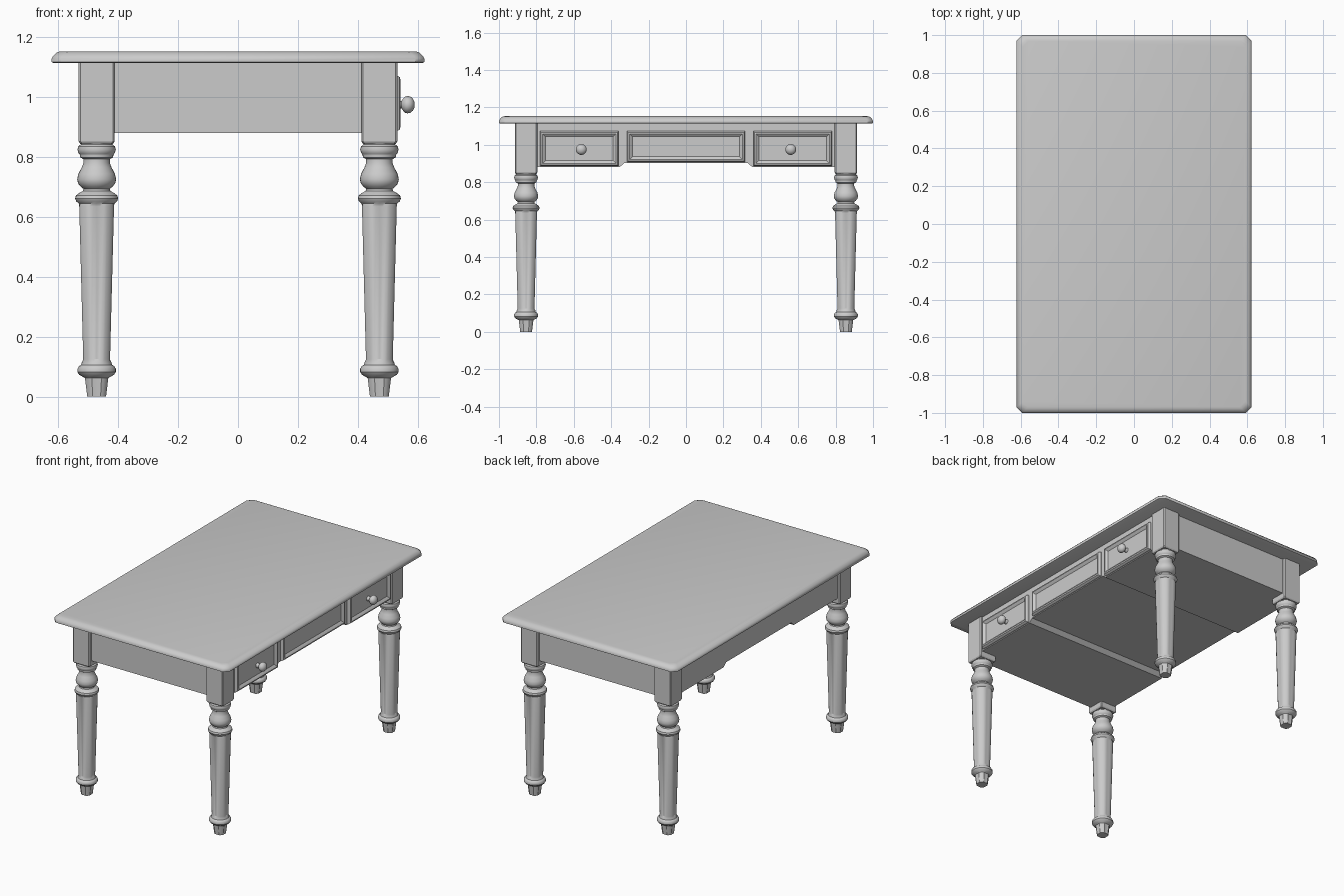
import bpy, bmesh, math
from mathutils import Matrix

if "Cube" in bpy.data.objects:
    bpy.data.objects.remove(bpy.data.objects["Cube"])


def finish(bm, name, angle=35):
    bmesh.ops.recalc_face_normals(bm, faces=bm.faces)
    me = bpy.data.meshes.new(name)
    bm.to_mesh(me)
    bm.free()
    me.shade_smooth()
    me.set_sharp_from_angle(angle=math.radians(angle))
    ob = bpy.data.objects.new(name, me)
    bpy.context.collection.objects.link(ob)
    return ob


def loft(bm, rings):
    """Skin a list of closed point rings and cap both ends."""
    loops = [[bm.verts.new(p) for p in r] for r in rings]
    n = len(loops[0])
    for a, b in zip(loops, loops[1:]):
        for i in range(n):
            j = (i + 1) % n
            bm.faces.new((a[i], a[j], b[j], b[i]))
    bm.faces.new(loops[0][::-1])
    bm.faces.new(loops[-1])


def cut_rect(hx, hy, c, z):
    """Rectangle with cut corners."""
    return [(hx, -hy + c, z), (hx, hy - c, z), (hx - c, hy, z), (-hx + c, hy, z),
            (-hx, hy - c, z), (-hx, -hy + c, z), (-hx + c, -hy, z), (hx - c, -hy, z)]


def turned(profile, n=32):
    """Lathe rings from (radius, z, fluted) points; fluted rings get 8 hollow sides."""
    rings = []
    for r, z, fluted in profile:
        ring = []
        for i in range(n):
            t = 2 * math.pi * i / n
            f = 1.0
            if fluted:
                f = 1.03 - 0.11 * abs(math.cos(4 * t)) ** 0.5 * (math.cos(4 * t) > 0.01)
            ring.append((r * f * math.cos(t), r * f * math.sin(t), z))
        rings.append(ring)
    return rings


# Table top with rounded upper edge
bm = bmesh.new()
loft(bm, [cut_rect(0.622 - i, 1.0 - i, 0.03, z) for z, i in
          [(1.114, 0.005), (1.117, 0.0), (1.128, 0.0), (1.138, 0.005),
           (1.147, 0.014), (1.151, 0.022), (1.153, 0.032)]])
finish(bm, "table_top", 40)

# Apron body: stepped underside, higher over the knee space
outline = [(-0.895, 1.116), (-0.895, 0.88), (-0.355, 0.88), (-0.33, 0.903),
           (0.33, 0.903), (0.355, 0.88), (0.895, 0.88), (0.895, 1.116)]
bm = bmesh.new()
loft(bm, [[(x, y, z) for y, z in outline] for x in (-0.515, 0.52)])
finish(bm, "apron_body", 20)

# Legs: turned, with fluted shaft and square head block
leg_profile = [
    (0.033, 0.0, 1), (0.041, 0.062, 1), (0.046, 0.066, 0), (0.058, 0.073, 0),
    (0.064, 0.082, 0), (0.064, 0.093, 0), (0.059, 0.102, 0), (0.052, 0.106, 0),
    (0.049, 0.116, 0), (0.047, 0.125, 1), (0.061, 0.635, 1), (0.060, 0.645, 0),
    (0.068, 0.652, 0), (0.072, 0.661, 0), (0.069, 0.672, 0), (0.058, 0.680, 0),
    (0.046, 0.687, 0), (0.044, 0.694, 0), (0.053, 0.701, 0), (0.062, 0.712, 0),
    (0.065, 0.726, 0), (0.061, 0.744, 0), (0.050, 0.765, 0), (0.044, 0.780, 0),
    (0.044, 0.793, 0), (0.055, 0.799, 0), (0.056, 0.808, 0), (0.061, 0.814, 0),
    (0.064, 0.825, 0), (0.061, 0.836, 0), (0.053, 0.842, 0), (0.053, 0.850, 0)]
bm = bmesh.new()
loft(bm, turned(leg_profile))
loft(bm, [cut_rect(h, h, 0.006, z) for h, z in [(0.055, 0.844), (0.060, 0.852), (0.060, 1.116)]])
leg = finish(bm, "leg_1", 32)
spots = [(0.472, -0.855), (0.472, 0.855), (-0.472, -0.855), (-0.472, 0.855)]
leg.location = (*spots[0], 0)
for k, p in enumerate(spots[1:], 2):
    ob = bpy.data.objects.new(f"leg_{k}", leg.data)
    ob.location = (*p, 0)
    bpy.context.collection.objects.link(ob)


# Drawer fronts: raised moulded rim around a sunken panel
def drawer_front(name, y0, y1, z0, z1):
    bm = bmesh.new()
    rings = []
    for x, i in [(0.51, 0), (0.530, 0), (0.540, 0.006), (0.542, 0.014),
                 (0.538, 0.020), (0.529, 0.030), (0.529, 0.034)]:
        rings.append([(x, y0 + i, z0 + i), (x, y1 - i, z0 + i),
                      (x, y1 - i, z1 - i), (x, y0 + i, z1 - i)])
    loft(bm, rings)
    finish(bm, name, 25)


drawer_front("drawer_left", -0.78, -0.36, 0.886, 1.073)
drawer_front("drawer_right", 0.36, 0.78, 0.886, 1.073)
drawer_front("drawer_middle", -0.315, 0.315, 0.908, 1.073)

# Drawer knobs
knob_profile = [(0.016, 0.0, 0), (0.013, 0.008, 0), (0.012, 0.018, 0), (0.020, 0.023, 0),
                (0.027, 0.030, 0), (0.029, 0.038, 0), (0.027, 0.048, 0), (0.020, 0.056, 0),
                (0.010, 0.061, 0), (0.002, 0.062, 0)]
for side, y in (("left", -0.56), ("right", 0.56)):
    bm = bmesh.new()
    loft(bm, turned(knob_profile, 24))
    bm.transform(Matrix.Translation((0.528, y, 0.975)) @ Matrix.Rotation(math.pi / 2, 4, 'Y'))
    finish(bm, f"knob_{side}", 60)
